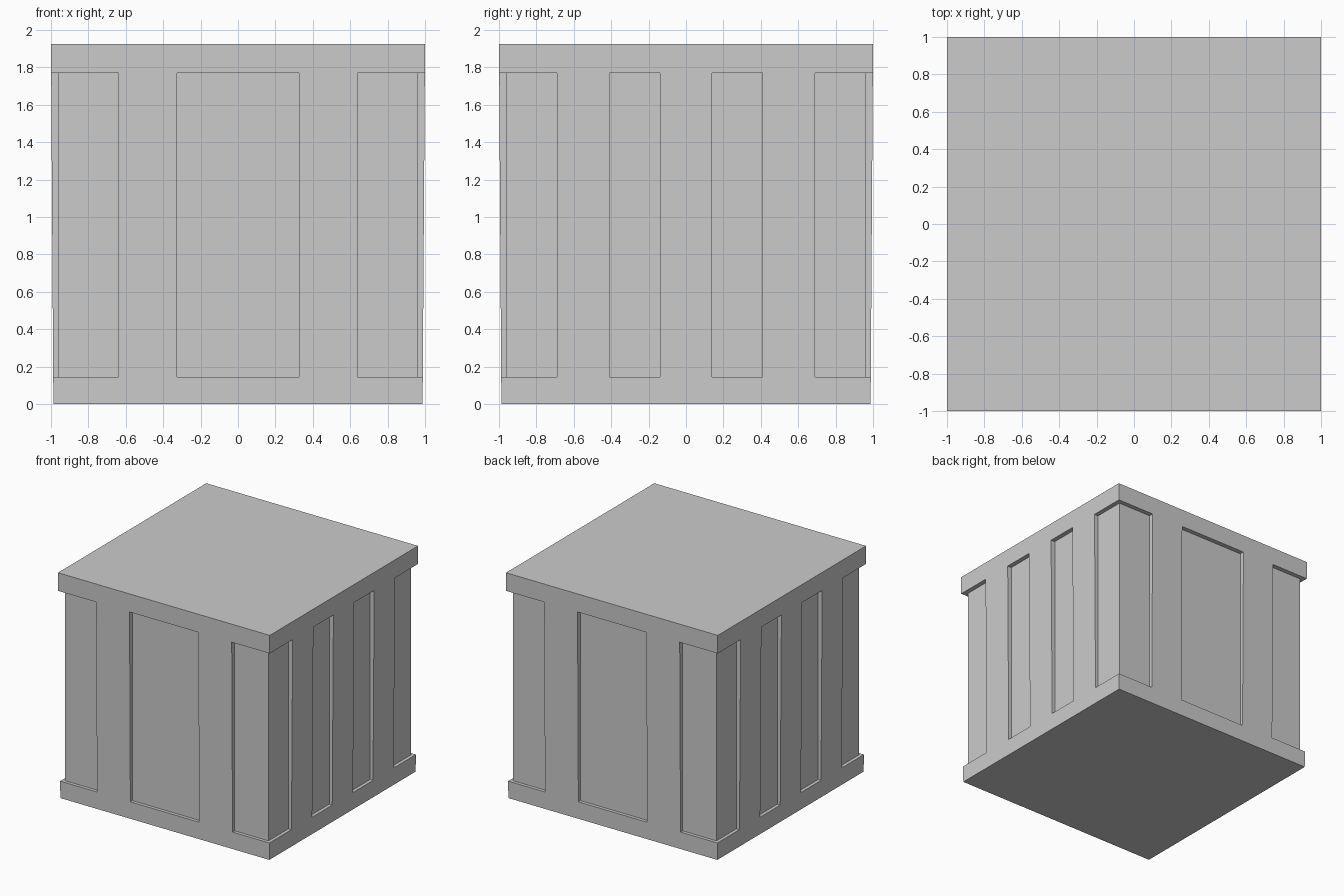
import bpy
import bmesh

if "Cube" in bpy.data.objects:
    bpy.data.objects.remove(bpy.data.objects["Cube"])

H = 1.925              # total height
Z0, Z1 = 0.145, 1.77   # recess bottom and top
C = 0.96               # half width of the recessed core
OUT = 1.1              # cutters reach past the faces


def prism(bm, pts, z0, z1, s0=1.0):
    """Extrude an outline from z0 to z1; s0 scales the lower outline."""
    low = [bm.verts.new((x * s0, y * s0, z0)) for x, y in pts]
    high = [bm.verts.new((x, y, z1)) for x, y in pts]
    bm.faces.new(low[::-1])
    bm.faces.new(high)
    n = len(pts)
    for i in range(n):
        j = (i + 1) % n
        bm.faces.new((low[i], low[j], high[j], high[i]))


def rect(x0, x1, y0, y1):
    return [(x0, y0), (x1, y0), (x1, y1), (x0, y1)]


def make_object(name, bm):
    bmesh.ops.recalc_face_normals(bm, faces=bm.faces)
    mesh = bpy.data.meshes.new(name)
    bm.to_mesh(mesh)
    bm.free()
    obj = bpy.data.objects.new(name, mesh)
    bpy.context.collection.objects.link(obj)
    return obj


# Slightly tapered crate block
bm = bmesh.new()
prism(bm, rect(-1, 1, -1, 1), 0, H, 0.987)
crate = make_object("crate_body", bm)

# Recesses between rails and slats
bm = bmesh.new()
corner = [(C, 0.69), (OUT, 0.69), (OUT, OUT), (0.64, OUT), (0.64, C), (C, C)]
for sx in (-1, 1):
    for sy in (-1, 1):
        # recess wrapping around each corner
        prism(bm, [(x * sx, y * sy) for x, y in corner], Z0, Z1)
        # two inner recesses on each side
        prism(bm, rect(*sorted((C * sx, OUT * sx)),
                       *sorted((0.14 * sy, 0.41 * sy))), Z0, Z1)
    # wide middle recess on front and back
    prism(bm, rect(-0.325, 0.325, *sorted((C * sx, OUT * sx))), Z0, Z1)
cutter = make_object("recess_cutter", bm)
cutter.hide_render = True

mod = crate.modifiers.new("recesses", 'BOOLEAN')
mod.operation = 'DIFFERENCE'
mod.solver = 'EXACT'
mod.object = cutter
bpy.context.view_layer.objects.active = crate
crate.select_set(True)
bpy.ops.object.modifier_apply(modifier=mod.name)
bpy.data.objects.remove(cutter)
